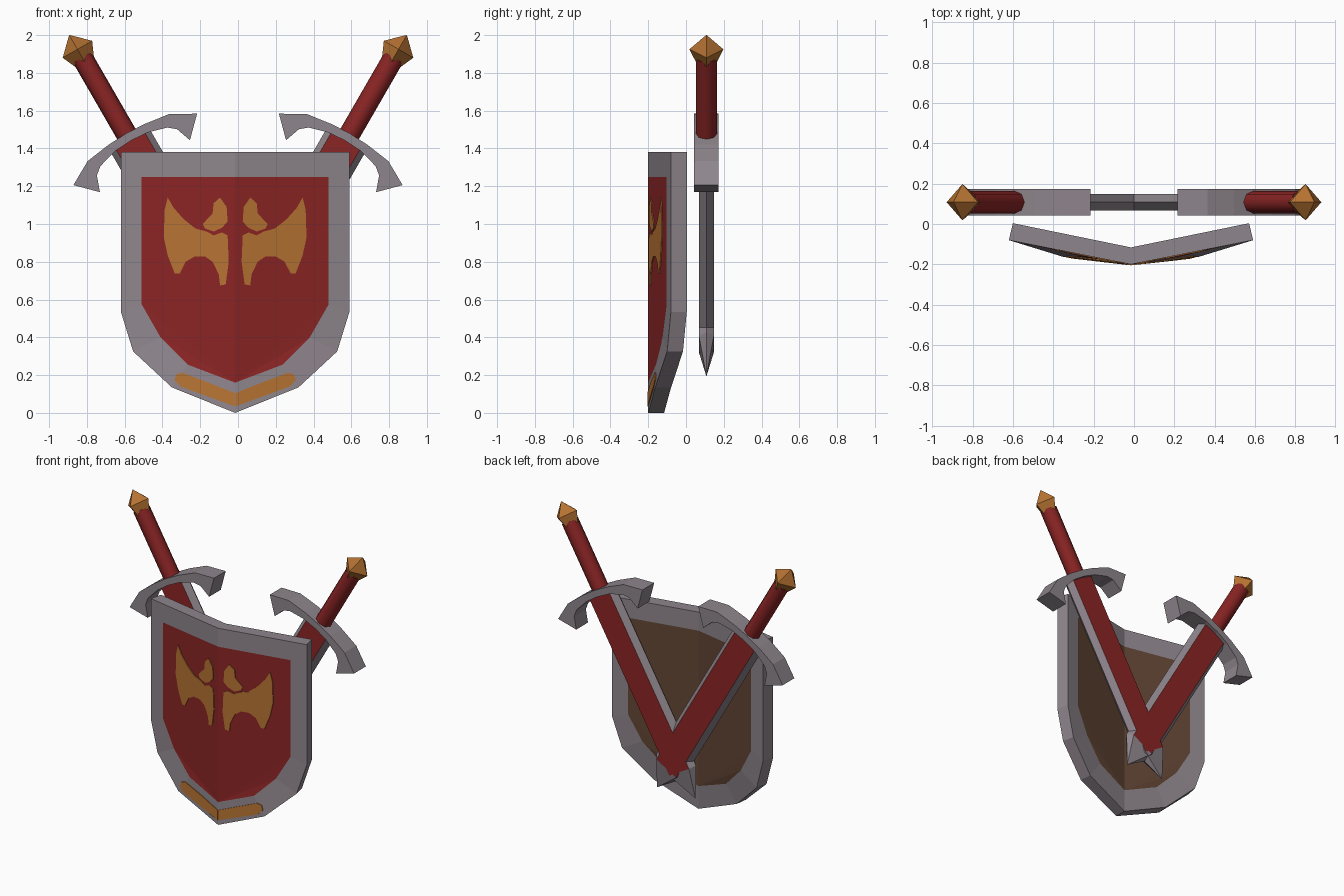
import bpy, bmesh, math
from mathutils import Vector
from mathutils.bvhtree import BVHTree

if "Cube" in bpy.data.objects:
    bpy.data.objects.remove(bpy.data.objects["Cube"])


def material(name, rgb):
    m = bpy.data.materials.new(name)
    m.diffuse_color = (*rgb, 1)
    m.use_nodes = True
    m.node_tree.nodes["Principled BSDF"].inputs["Base Color"].default_value = m.diffuse_color
    return m


STEEL = material("steel grey", (0.27, 0.235, 0.262))
RED = material("deep red", (0.26, 0.018, 0.018))
GOLD = material("bronze gold", (0.46, 0.168, 0.032))
WOOD = material("brown wood", (0.125, 0.061, 0.036))


def finish(name, bm, mats, smooth=None):
    bmesh.ops.recalc_face_normals(bm, faces=bm.faces[:])
    me = bpy.data.meshes.new(name)
    bm.to_mesh(me)
    bm.free()
    for m in mats:
        me.materials.append(m)
    ob = bpy.data.objects.new(name, me)
    bpy.context.collection.objects.link(ob)
    if smooth:
        bpy.ops.object.select_all(action='DESELECT')
        bpy.context.view_layer.objects.active = ob
        ob.select_set(True)
        bpy.ops.object.shade_smooth_by_angle(angle=math.radians(smooth))
    return ob


def loft(bm, rings):
    """Join rings of points with quads, closing both ends."""
    vs = [[bm.verts.new(p) for p in r] for r in rings]
    n = len(vs[0])
    sides = [[bm.faces.new((a[i], a[(i + 1) % n], b[(i + 1) % n], b[i])) for i in range(n)]
             for a, b in zip(vs, vs[1:])]
    bm.faces.new(vs[0])
    bm.faces.new(vs[-1])
    return sides


# ---- shield: bent along its middle, painted panel inset on both faces
CX = -0.015
RIM = [(0, 1.38, -0.2), (0.605, 1.38, -0.08), (0.605, 0.535, -0.08),
       (0.54, 0.325, -0.1), (0.335, 0.135, -0.163), (0, 0, -0.2)]
PANEL = [(0, 1.25, -0.2), (0.495, 1.25, -0.102), (0.495, 0.575, -0.102),
         (0.395, 0.40, -0.124), (0.25, 0.255, -0.16), (0, 0.16, -0.2)]


def outline(half, back):
    k, dy = (0.967, 0.084) if back else (1, 0)
    left = [(CX - u * k, y + dy, z) for u, z, y in half]
    right = [(CX + u * k, y + dy, z) for u, z, y in half[-2:0:-1]]
    return left + right


bm = bmesh.new()
rings = [[bm.verts.new(p) for p in outline(h, b)]
         for h, b in ((PANEL, 0), (RIM, 0), (RIM, 1), (PANEL, 1))]
for a, b in zip(rings, rings[1:]):
    for i in range(10):
        j = (i + 1) % 10
        bm.faces.new((a[i], a[j], b[j], b[i]))
for ring, idx in ((rings[0], 1), (rings[3], 2)):
    for q in ((0, 1, 2, 5), (2, 3, 5), (3, 4, 5), (0, 5, 8, 9), (8, 5, 7), (7, 5, 6)):
        bm.faces.new([ring[i] for i in q]).material_index = idx
bm.normal_update()
tree = BVHTree.FromBMesh(bm)
finish("shield", bm, [STEEL, RED, WOOD])

# ---- thin gold plates laid on the shield front (half outlines, mirrored)
AXE = [(.357, 1.14), (.325, 1.085), (.272, 1.025), (.21, .976), (.15, .96), (.114, .94),
       (.071, .955), (.04, .94), (.034, .80), (.05, .68), (.08, .675), (.087, .733),
       (.119, .80), (.16, .828), (.215, .828), (.262, .80), (.294, .738), (.32, .738),
       (.357, .833), (.378, .93), (.373, 1.077)]
CREST = [(.08, 1.14), (.045, 1.09), (.04, 1.013), (.07, .98), (.114, .96), (.16, .976),
         (.172, 1.0), (.12, 1.055), (.114, 1.11)]
BAND = [(.002, .105), (.14, .16), (.28, .213), (.31, .205), (.322, .175), (.29, .14),
        (.14, .085), (.002, .035)]
for name, shape in (("axe_emblem", AXE), ("crest_emblem", CREST), ("lower_band", BAND)):
    bm = bmesh.new()
    for s in (-1, 1):
        pts = [(CX + s * u, z) for u, z in shape]
        hit = [tree.ray_cast(Vector((x, -1, z)), Vector((0, 1, 0)))[0] for x, z in pts]
        loft(bm, [[p + Vector((0, dy, 0)) for p in hit] for dy in (-0.005, 0.002)])
    finish(name, bm, [GOLD])

# ---- swords: local t across, y deep, s down the axis from the pommel
A = math.radians(30)
GUARD = [(0, .515), (.11, .52), (.25, .54), (.378, .612), (.275, .715), (.245, .63),
         (.205, .597), (.1, .567), (0, .56)]

for side, tag in ((-1, "left"), (1, "right")):
    def P(t, y, s):
        x = -0.85 + s * math.sin(A) + t * math.cos(A)
        z = 1.925 - s * math.cos(A) + t * math.sin(A)
        return (-side * x, 0.108 + y, z)

    def circle(r, s, n):
        return [P(r * math.cos(i * math.tau / n), r * math.sin(i * math.tau / n), s)
                for i in range(n)]

    # blade: six-sided, red flats, steel bevels and point
    def section(s):
        return [P(t, y, s) for t, y in ((-.12, 0), (-.088, .04), (.088, .04),
                                        (.12, 0), (.088, -.04), (-.088, -.04))]
    bm = bmesh.new()
    faces = loft(bm, [section(.53), section(1.8)])
    for i in (1, 4):
        faces[0][i].material_index = 1
    bm.faces.ensure_lookup_table()
    end = bm.faces[-1]
    bmesh.ops.poke(bm, faces=[end])
    bm.verts.ensure_lookup_table()
    bm.verts[-1].co = P(0, 0, 2.0)
    finish(tag + "_blade", bm, [STEEL, RED])

    # curved crossguard
    full = GUARD + [(-t, s) for t, s in GUARD[-2:0:-1]]
    bm = bmesh.new()
    loft(bm, [[P(t, y, s) for t, s in full] for y in (-.065, .065)])
    finish(tag + "_guard", bm, [STEEL])

    # grip
    bm = bmesh.new()
    loft(bm, [circle(.056, .05, 8), circle(.056, .54, 8)])
    finish(tag + "_grip", bm, [RED], 50)

    # pommel
    bm = bmesh.new()
    loft(bm, [circle(.002, -.086, 4), circle(.09, 0, 4), circle(.05, .09, 4)])
    finish(tag + "_pommel", bm, [GOLD])
